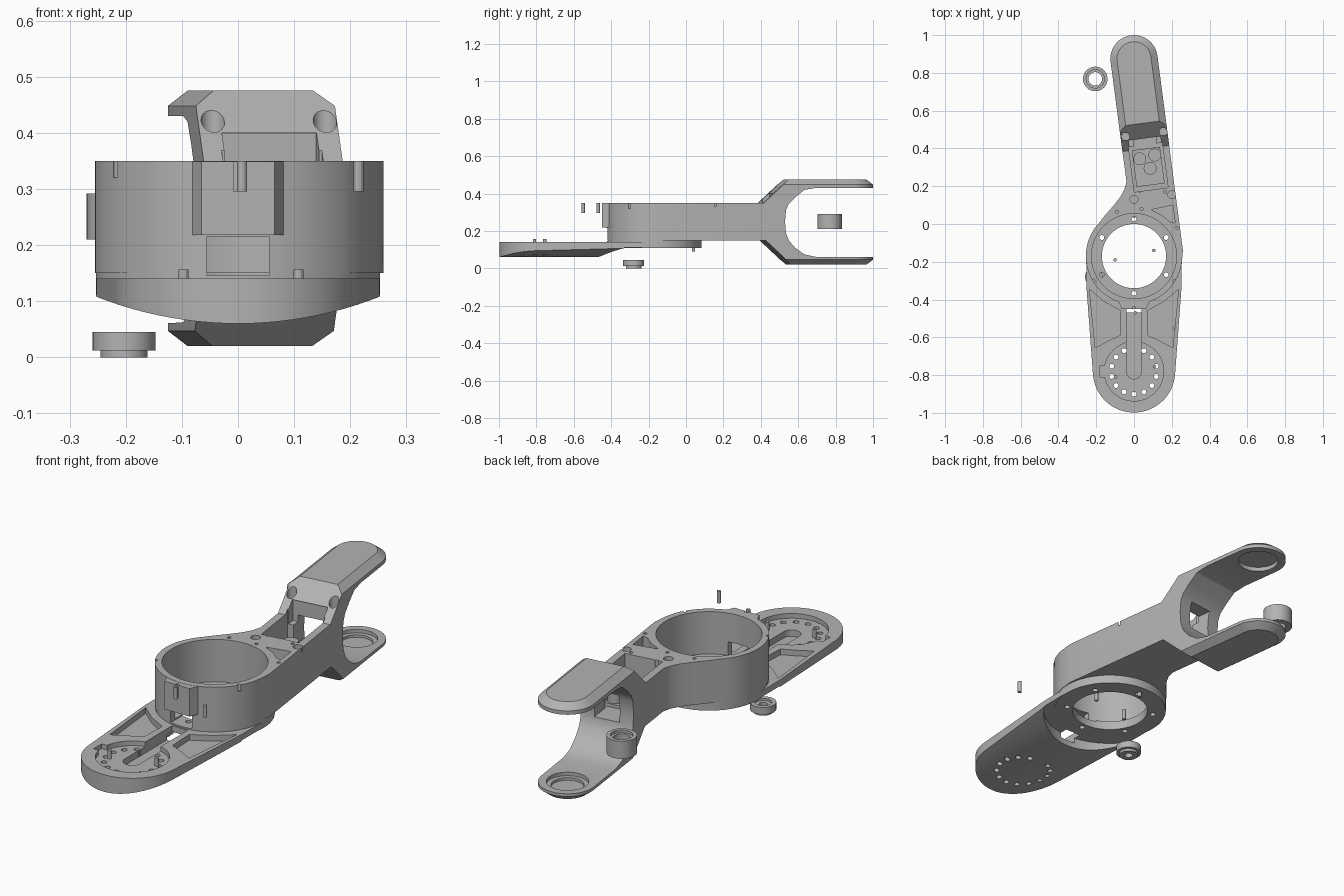
import bpy, bmesh
from math import sin, cos, pi, radians
from mathutils import Vector

old = bpy.data.objects.get("Cube")
if old:
    bpy.data.objects.remove(old, do_unlink=True)

grey = bpy.data.materials.new("plain_grey")
grey.use_nodes = True
grey.diffuse_color = (0.45, 0.45, 0.45, 1)
grey.node_tree.nodes["Principled BSDF"].inputs["Base Color"].default_value = (0.45, 0.45, 0.45, 1)

RING = Vector((0, -0.17))      # centre of the big housing
DISC = Vector((0, -0.78))      # centre of the front mount
TIP = Vector((0, 0.875))       # centre of the fork's rounded end
TILT = radians(7.5)
ALONG = Vector((sin(TILT), -cos(TILT)))
ACROSS = Vector((cos(TILT), sin(TILT)))


def loft(name, loops):
    """Closed solid through loops of 3D points."""
    bm = bmesh.new()
    rows = [[bm.verts.new(p) for p in loop] for loop in loops]
    n = len(rows[0])
    for a, b in zip(rows, rows[1:]):
        for i in range(n):
            j = (i + 1) % n
            bm.faces.new((a[i], a[j], b[j], b[i]))
    bm.faces.new(rows[0])
    bm.faces.new(rows[-1])
    bmesh.ops.recalc_face_normals(bm, faces=bm.faces)
    mesh = bpy.data.meshes.new(name)
    bm.to_mesh(mesh)
    bm.free()
    mesh.materials.append(grey)
    ob = bpy.data.objects.new(name, mesh)
    bpy.context.collection.objects.link(ob)
    return ob


def prism(name, pts, z0, z1):
    return loft(name, [[(p[0], p[1], z) for p in pts] for z in (z0, z1)])


def arc(c, r, a0, a1, n):
    steps = [radians(a0 + (a1 - a0) * i / n) for i in range(n + 1)]
    return [(c[0] + r * cos(a), c[1] + r * sin(a)) for a in steps]


def disc(name, c, r, z0, z1, n=32):
    return prism(name, arc(c, r, 0, 360, n)[:-1], z0, z1)


def rect(name, x0, x1, y0, y1, z0, z1):
    return prism(name, [(x0, y0), (x1, y0), (x1, y1), (x0, y1)], z0, z1)


def local(s, w):
    """Point on the tilted rear arm: s along from the tip, w across."""
    return tuple(TIP + ALONG * s + ACROSS * w)


def local_box(name, s0, s1, w, z0, z1):
    return prism(name, [local(s0, -w), local(s1, -w), local(s1, w), local(s0, w)], z0, z1)


def combine(target, tool, op):
    mod = target.modifiers.new(op, 'BOOLEAN')
    mod.operation, mod.solver, mod.object = op, 'EXACT', tool
    bpy.context.view_layer.objects.active = target
    bpy.ops.object.modifier_apply(modifier=mod.name)
    bpy.data.objects.remove(tool, do_unlink=True)


def cut(target, *tools):
    for tool in tools:
        combine(target, tool, 'DIFFERENCE')


def add(target, *tools):
    for tool in tools:
        combine(target, tool, 'UNION')


# Main housing: round ring flowing into the rear arm
outline = [local(0.44, 0.1245), local(1.04, 0.1245)]
outline += arc(RING, 0.255, -4, -223, 72)
outline += [(-0.15, 0.05), (-0.11, 0.095), (-0.075, 0.14), (-0.052, 0.18),
            local(0.64, -0.1245), local(0.44, -0.1245)]
link = prism("arm_link", outline, 0.15, 0.35)
add(link, disc("base_flange", RING, 0.2535, 0.11, 0.17, 72))

# Front arm with a bowed underside
half = [(0.253, -0.18), (0.252, -0.33)]
plan = half + arc(DISC, 0.218, -4, -176, 40) + [(-x, y) for x, y in reversed(half)]
front_arm = prism("front_arm", plan, 0.03, 0.14)
bow = [(x, 0.75 - 0.69 * cos(a)) for a in [radians(-26 + 2 * i) for i in range(27)]
       for x in [0.69 * sin(a)]]
bow += [(0.32, 0.3), (-0.32, 0.3)]
combine(front_arm, loft("bow", [[(x, y, z) for x, z in bow] for y in (-1.1, 0)]), 'INTERSECT')
cut(front_arm, disc("underside_relief", RING, 0.30, 0, 0.112, 72))
add(link, front_arm)

# Fork at the rear, rounded and chamfered
profile = [(-0.2, 0.5), (0.32, 0.5), (0.345, 0.475), (0.48, 0.3495), (0.5, 0.3495),
           (0.5, 0.1505), (0.47, 0.1505), (0.33, 0.02), (0.31, 0), (-0.2, 0), (-0.2, 0.06),
           (0.2, 0.062), (0.26, 0.075), (0.31, 0.11), (0.345, 0.15), (0.36, 0.19),
           (0.365, 0.25), (0.36, 0.31), (0.345, 0.345), (0.31, 0.38), (0.26, 0.42),
           (0.2, 0.43), (-0.2, 0.43)]
fork = loft("fork", [[(*local(s, w), z) for s, z in profile] for w in (-0.15, 0.15)])


def capsule(r, z):
    pts = [(-r * sin(pi * i / 32), r * cos(pi * i / 32)) for i in range(33)]
    pts += [(0.56, -r), (0.56, r)]
    return [(*local(s, w), z) for s, w in pts]


combine(fork, loft("capsule", [capsule(0.09, 0.02), capsule(0.125, 0.047),
                               capsule(0.125, 0.448), capsule(0.09, 0.475)]), 'INTERSECT')
# Bearing seats inside both tines
cut(fork, disc("lower_seat", TIP, 0.09, 0.045, 0.1, 48), disc("lower_step", TIP, 0.07, 0.033, 0.1, 48),
    disc("upper_seat", TIP, 0.09, 0.39, 0.45, 48))
add(link, fork)

# Front pad on the ring
pad = [(-0.09, -0.39), (-0.065, -0.45), (0.065, -0.45), (0.09, -0.39)]
add(link, prism("front_pad", pad, 0.218, 0.349))

# Ring bore, bolt holes, and front window
cut(link, disc("bore", RING, 0.225, 0.152, 0.5, 72), disc("through_bore", RING, 0.17, 0, 0.5, 72),
    rect("window", -0.055, 0.055, -0.5, -0.33, 0.146, 0.215),
    rect("pad_slot", -0.008, 0.008, -0.5, -0.44, 0.295, 0.4))
for p in arc(RING, 0.197, 30, 330, 5):
    cut(link, disc("bolt_hole", p, 0.013, 0, 0.2, 16))

# Front mount: recess, slot, side pockets and ring of holes
cut(link, disc("mount_recess", DISC, 0.157, 0.118, 0.2, 48))
cut(link, prism("cable_slot", [(0.04, -0.43)] + arc(DISC, 0.04, 0, -180, 16) + [(-0.04, -0.43)],
                0.088, 0.2))
pocket = [(0.07, -0.46), (0.16, -0.41), (0.236, -0.345), (0.205, -0.655), (0.14, -0.62), (0.075, -0.59)]
for side in (1, -1):
    cut(link, prism("side_pocket", [(side * x, y) for x, y in pocket], 0.113, 0.2))
for i in range(14):
    if i != 7:
        a = -pi / 2 + 2 * pi * i / 14
        cut(link, disc("mount_hole", DISC + Vector((cos(a), sin(a))) * 0.121, 0.013, 0, 0.2, 16))
cut(link, rect("rim_gap", -0.18, -0.1, -0.81, -0.75, 0.118, 0.2))

# Rear arm: electronics bay, passage into the fork, triangular pocket, screw seats
cut(link, local_box("bay", 0.46, 0.70, 0.09, 0.2, 0.4),
    local_box("passage", 0.3, 0.5, 0.06, 0.2, 0.33),
    local_box("bay_notch", 0.42, 0.5, 0.085, 0.3, 0.4),
    prism("corner_pocket", [(0.09, 0.075), (0.205, 0.1), (0.218, 0.005), (0.19, 0.012), (0.15, 0.045)],
          0.2, 0.4))
for x, y, z in [(-0.045, 0.462, 0.37), (0.155, 0.488, 0.37), (0, 0.13, 0.33), (0.2, 0.155, 0.33)]:
    cut(link, disc("screw_seat", (x, y), 0.021, z, 0.6, 20))
for x, y in [(0.03, 0.175), (0.165, 0.17), (-0.09, 0.065), (0.04, 0.08), (0.225, -0.02),
             (-0.215, -0.3), (0.215, -0.3)]:
    cut(link, disc("small_hole", (x, y), 0.008, 0.32, 0.4, 12))

# Board with three round components in the bay
board = local_box("circuit_board", 0.48, 0.675, 0.075, 0.195, 0.215)
components = [disc("round_component", p, 0.034, 0.21, 0.26, 24)
              for p in [(0.03, 0.345), (0.11, 0.365), (0.085, 0.295)]]

# Loose bearings beside the arm
upper_bearing = disc("upper_bearing", (-0.205, 0.768), 0.065, 0.21, 0.292, 40)
cut(upper_bearing, disc("bearing_bore", (-0.205, 0.768), 0.036, 0.1, 0.4, 40),
    disc("bearing_step", (-0.205, 0.768), 0.048, 0.28, 0.4, 40))
lower_bearing = disc("lower_bearing", (-0.203, -0.28), 0.056, 0.012, 0.045, 40)
add(lower_bearing, disc("bearing_foot", (-0.203, -0.28), 0.042, 0, 0.02, 40))
cut(lower_bearing, disc("bearing_bore", (-0.203, -0.28), 0.018, -0.1, 0.1, 24),
    disc("bearing_step", (-0.203, -0.28), 0.036, 0.035, 0.1, 40))

# Dowel pins: front pair, mount pair, bore pair and one under the flange
for x, y, z0, z1 in [(0.007, -0.47, 0.295, 0.35), (0.215, -0.55, 0.295, 0.35),
                     (-0.097, -0.81, 0.1, 0.156), (0.108, -0.755, 0.1, 0.156),
                     (-0.1, -0.19, 0.11, 0.16), (0.105, -0.14, 0.11, 0.16),
                     (0, 0.04, 0.09, 0.14)]:
    disc("dowel_pin", (x, y), 0.009, z0, z1, 12)

# Smooth rounded faces, keep edges sharp
bpy.ops.object.select_all(action='DESELECT')
for ob in bpy.context.collection.objects:
    if ob.type == 'MESH' and ob.data.materials and ob.data.materials[0] == grey:
        ob.select_set(True)
bpy.context.view_layer.objects.active = link
bpy.ops.object.shade_smooth_by_angle(angle=radians(25))
